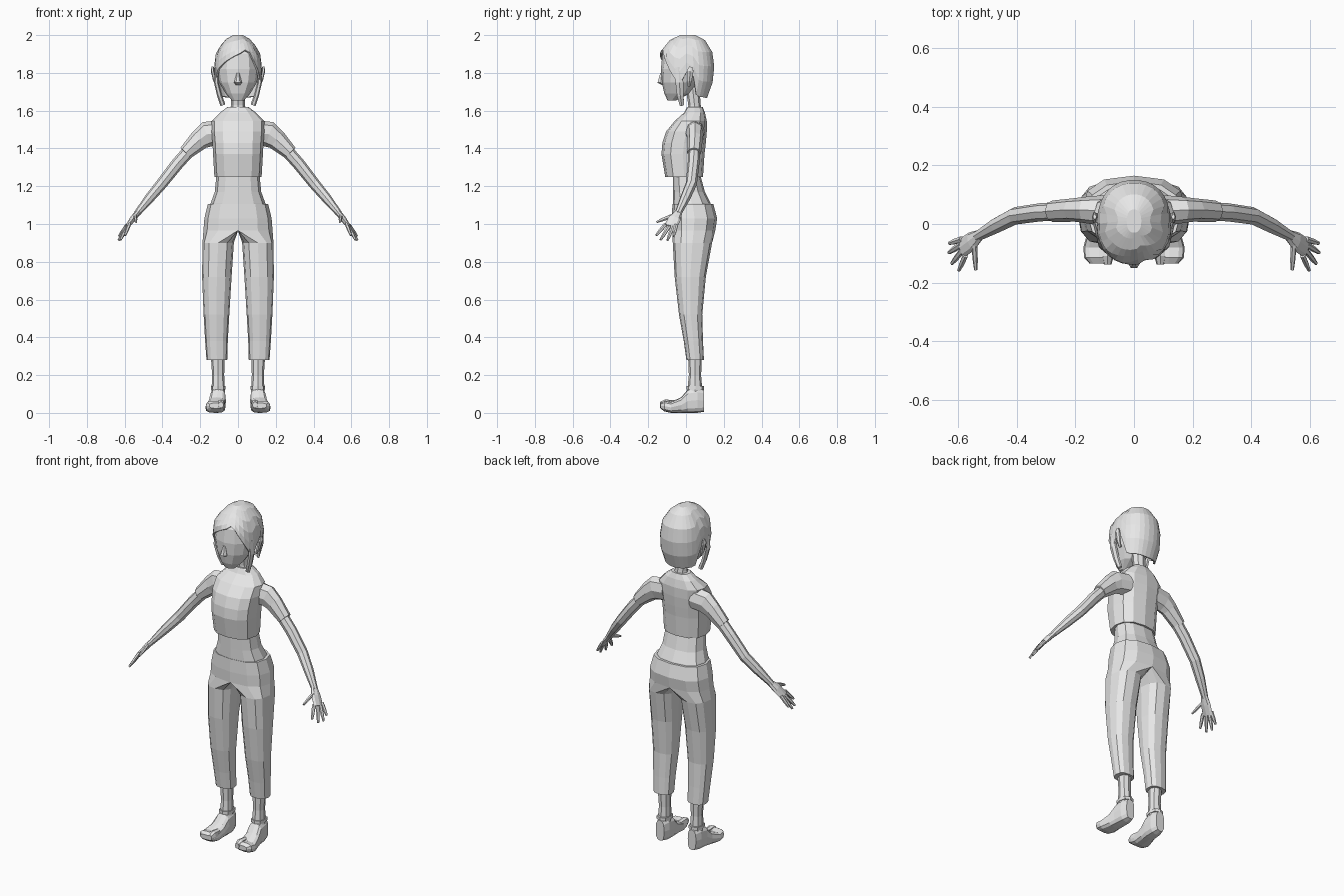
import bpy, bmesh, math
from mathutils import Vector

if "Cube" in bpy.data.objects:
    bpy.data.objects.remove(bpy.data.objects["Cube"])

grey = bpy.data.materials.new("plain_grey")
grey.use_nodes = True
grey.diffuse_color = (0.8, 0.8, 0.8, 1)
grey.node_tree.nodes["Principled BSDF"].inputs["Base Color"].default_value = (0.8, 0.8, 0.8, 1)


def finish(name, bm, mirror):
    bmesh.ops.remove_doubles(bm, verts=bm.verts, dist=0.0002)
    bmesh.ops.recalc_face_normals(bm, faces=bm.faces)
    mesh = bpy.data.meshes.new(name)
    bm.to_mesh(mesh)
    bm.free()
    mesh.materials.append(grey)
    obj = bpy.data.objects.new(name, mesh)
    bpy.context.collection.objects.link(obj)
    if mirror:
        obj.modifiers.new("Mirror", "MIRROR")
    return obj


def oval(center, u, v, n, power=2.0):
    """Closed superellipse ring with half axes u and v."""
    ring = []
    for i in range(n):
        a = math.tau * i / n
        c, s = math.cos(a), math.sin(a)
        ring.append(Vector(center)
                    + Vector(u) * math.copysign(abs(c) ** (2 / power), c)
                    + Vector(v) * math.copysign(abs(s) ** (2 / power), s))
    return ring


def level(z, rx, front, back, cx=0.0, n=12, power=2.5):
    """Horizontal ring between a front and a back depth."""
    return oval((cx, (front + back) / 2, z), (rx, 0, 0), (0, (back - front) / 2, 0), n, power)


def loft(name, rings, mirror=False, caps=True):
    bm = bmesh.new()
    loops = [[bm.verts.new(p) for p in ring] for ring in rings]
    n = len(rings[0])
    for a, b in zip(loops, loops[1:]):
        for i in range(n):
            j = (i + 1) % n
            bm.faces.new((a[i], a[j], b[j], b[i]))
    if caps:
        bm.faces.new(loops[0])
        bm.faces.new(loops[-1])
    return finish(name, bm, mirror)


def limb(name, stations, n=8):
    """Mirrored tube; each station is a point, a radius in depth and a radius across."""
    pts = [Vector(s[0]) for s in stations]
    rings = []
    for i, (p, depth, across) in enumerate(stations):
        t = (pts[min(i + 1, len(pts) - 1)] - pts[max(i - 1, 0)]).normalized()
        v = Vector((0, 1, 0))
        v = (v - t * v.dot(t)).normalized()
        rings.append(oval(p, t.cross(v) * across, v * depth, n))
    return loft(name, rings, True)


# Torso: cropped shirt, bare waist, neck
loft("shirt", [level(z, r, f, b) for z, r, f, b in (
    (1.25, .125, -.11, .09), (1.37, .132, -.13, .098), (1.43, .135, -.125, .105),
    (1.49, .14, -.105, .11), (1.545, .14, -.06, .11), (1.59, .095, -.01, .10),
    (1.62, .055, .005, .088))])
loft("waist", [level(z, r, f, b) for z, r, f, b in (
    (1.07, .15, -.07, .14), (1.11, .145, -.07, .13), (1.17, .123, -.07, .10),
    (1.28, .112, -.07, .07))])
loft("neck", [level(z, r, f, b, n=8, power=2) for z, r, f, b in (
    (1.58, .045, .01, .085), (1.63, .037, .012, .078), (1.74, .037, -.005, .07))])

# Trousers: half pelvis flattened on the centre plane, flowing into one leg
trouser = []
for z, r, f, b, cx in (
        (1.105, .16, -.072, .145, 0), (1.03, .178, -.075, .165, 0),
        (.965, .183, -.073, .155, 0), (.90, .083, -.07, .138, .105),
        (.72, .078, -.06, .105, .112), (.52, .068, -.037, .086, .114),
        (.38, .06, -.012, .09, .114), (.28, .055, .002, .095, .112)):
    ring = level(z, r, f, b, cx)
    for p in ring:
        p.x = max(p.x, 0)
    trouser.append(ring)
loft("trousers", trouser, True)

# Lower legs and feet
loft("shin", [level(z, r, f, b, cx, 8, 2.2) for z, r, f, b, cx in (
    (.32, .037, .01, .085, .108), (.2, .032, .015, .08, .105), (.1, .036, .005, .088, .105))], True)
loft("ankle_cuff", [level(z, .038, .003, .096, .105, 8) for z in (.125, .143)], True)
loft("foot", [oval((cx, y, (lo + hi) / 2), (w, 0, 0), (0, 0, (hi - lo) / 2), 12, 3)
              for y, lo, hi, w, cx in (
    (.095, .006, .125, .027, .105), (.06, 0, .135, .04, .105), (.01, 0, .125, .043, .107),
    (-.025, 0, .083, .046, .112), (-.08, 0, .058, .053, .12),
    (-.115, .008, .064, .05, .12), (-.135, .024, .052, .035, .117))], True)
loft("big_toe", [oval((.09, y, z), (w, 0, 0), (0, 0, h), 8, 2.6) for y, z, w, h in (
    (-.06, .042, .018, .025), (-.11, .043, .021, .028), (-.138, .042, .013, .016))], True)

# Sleeves, arms and hands
limb("sleeve", (((.09, .045, 1.485), .055, .065), ((.165, .048, 1.475), .045, .068),
                ((.205, .048, 1.445), .04, .055), ((.278, .043, 1.376), .037, .038)))
limb("arm", (((.23, .045, 1.42), .032, .034), ((.32, .04, 1.32), .031, .033),
             ((.405, .028, 1.212), .03, .03), ((.47, -.005, 1.135), .027, .026),
             ((.535, -.042, 1.055), .018, .017)))
limb("palm", (((.525, -.036, 1.066), .018, .015), ((.555, -.06, 1.03), .034, .016),
              ((.588, -.082, .985), .034, .011)))
for finger, base, tip in (
        ("index", (.575, -.107, 1.0), (.598, -.158, .94)),
        ("middle", (.586, -.09, .987), (.622, -.135, .916)),
        ("ring", (.59, -.07, .987), (.632, -.098, .914)),
        ("little", (.588, -.052, .995), (.63, -.066, .935)),
        ("thumb", (.545, -.07, 1.045), (.54, -.156, 1.01))):
    base, tip = Vector(base), Vector(tip)
    limb(finger + "_finger", ((base, .011, .01), (base.lerp(tip, .6), .01, .009), (tip, .006, .006)), 6)

# Head, nose and ears
loft("head", [level(z, r, f, b, power=2.2) for z, r, f, b in (
    (1.655, .033, -.098, -.05), (1.69, .065, -.115, .02), (1.75, .1, -.128, .07),
    (1.82, .113, -.133, .10), (1.9, .105, -.125, .12), (1.96, .06, -.08, .08))])
loft("nose", [oval((0, y, z), (w, 0, 0), (0, d, 0), 6) for y, z, w, d in (
    (-.125, 1.737, .012, .006), (-.134, 1.748, .021, .019), (-.129, 1.80, .007, .008))])
limb("ear", (((.11, .015, 1.73), .008, .006), ((.122, .018, 1.76), .014, .01),
             ((.135, .022, 1.81), .02, .009), ((.134, .025, 1.832), .01, .006)), 6)

# Hair cap: columns run down a head-shaped surface to a hemline set by direction
PROFILE = ((2.0, .025, -.03, .05), (1.975, .072, -.085, .10), (1.91, .116, -.138, .14),
           (1.82, .128, -.143, .152), (1.74, .124, -.13, .14), (1.65, .1, -.1, .105))
HEMLINE = ((-180, 1.665), (-115, 1.675), (-102, 1.78), (-88, 1.81), (-75, 1.73), (-60, 1.81),
           (-30, 1.86), (24, 1.93), (50, 1.83), (75, 1.73), (88, 1.81), (102, 1.78),
           (115, 1.675), (180, 1.665))


def between(table, key):
    for a, b in zip(table, table[1:]):
        if min(a[0], b[0]) <= key <= max(a[0], b[0]):
            k = (key - a[0]) / (b[0] - a[0])
            return [p + (q - p) * k for p, q in zip(a[1:], b[1:])]
    return table[-1][1:]


COLUMNS = 30
rows = []
for t in (0, .08, .27, .5, .75, 1):
    row = []
    for i in range(COLUMNS):
        a = math.tau * i / COLUMNS
        side = math.degrees(math.atan2(math.cos(a), -math.sin(a)))
        hem = between(HEMLINE, side)[0]
        z = 2.0 - (2.0 - hem) * t
        row.append(level(z, *between(PROFILE, z), n=COLUMNS, power=2.25)[i])
    rows.append(row)
bm = bmesh.new()
grid = [[bm.verts.new(p) for p in row] for row in rows]
for a, b in zip(grid, grid[1:]):
    for i in range(COLUMNS):
        j = (i + 1) % COLUMNS
        bm.faces.new((a[i], a[j], b[j], b[i]))
bm.faces.new(grid[0])
hair = finish("hair", bm, False)
shell = hair.modifiers.new("Thickness", "SOLIDIFY")
shell.thickness = .01
shell.offset = -1

# Hanging side locks in front of the ears
limb("side_lock", (((.112, -.04, 1.83), .02, .012), ((.115, -.035, 1.75), .024, .012),
                   ((.098, -.03, 1.68), .02, .013), ((.08, -.022, 1.63), .013, .014)), 6)
